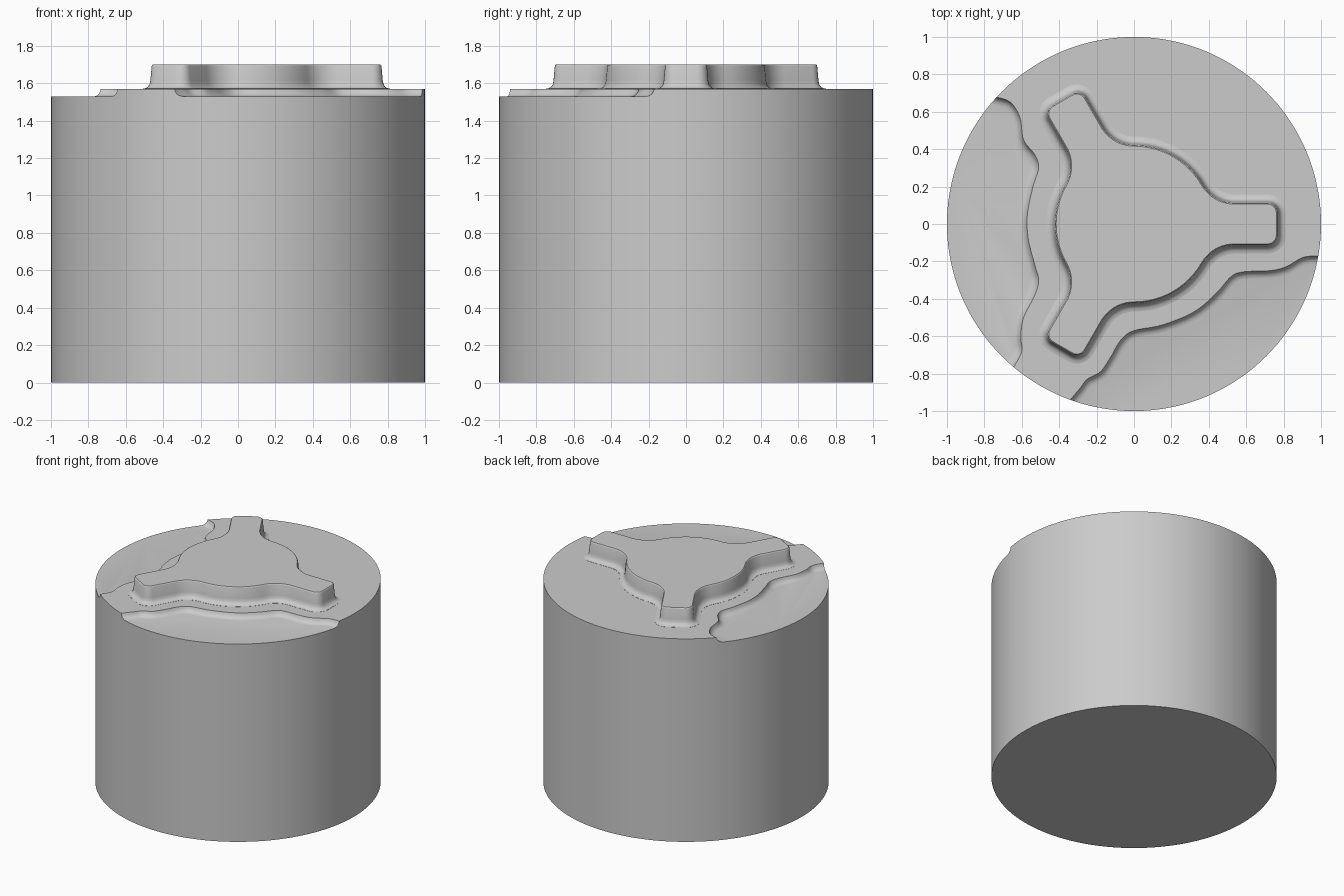
import bpy, bmesh, math
from mathutils import Vector, Matrix

cube = bpy.data.objects.get("Cube")
if cube:
    bpy.data.objects.remove(cube, do_unlink=True)

grey = bpy.data.materials.new("plain grey")
grey.use_nodes = True
colour = (0.6, 0.6, 0.6, 1)
grey.diffuse_color = colour
grey.node_tree.nodes["Principled BSDF"].inputs["Base Color"].default_value = colour

TOP, FLOOR, CREST = 1.57, 1.53, 1.70


def loft(name, rings):
    """Closed solid through stacked rings of (outline, height)."""
    bm = bmesh.new()
    loops = [[bm.verts.new((p[0], p[1], z)) for p in outline] for outline, z in rings]
    n = len(loops[0])
    for low, high in zip(loops, loops[1:]):
        for i in range(n):
            j = (i + 1) % n
            bm.faces.new((low[i], low[j], high[j], high[i]))
    bm.faces.new(loops[0][::-1])
    bm.faces.new(loops[-1])
    bmesh.ops.recalc_face_normals(bm, faces=bm.faces[:])
    mesh = bpy.data.meshes.new(name)
    bm.to_mesh(mesh)
    bm.free()
    mesh.materials.append(grey)
    obj = bpy.data.objects.new(name, mesh)
    bpy.context.collection.objects.link(obj)
    return obj


def combine(target, tool, operation):
    """Apply an exact boolean and discard the tool object."""
    tool.hide_render = True
    mod = target.modifiers.new("combine", 'BOOLEAN')
    mod.operation, mod.solver, mod.object = operation, 'EXACT', tool
    bpy.ops.object.select_all(action='DESELECT')
    bpy.context.view_layer.objects.active = target
    target.select_set(True)
    bpy.ops.object.modifier_apply(modifier=mod.name)
    bpy.data.objects.remove(tool, do_unlink=True)


def arc(centre, radius, start, end, steps):
    angles = [math.radians(start + (end - start) * i / steps) for i in range(steps + 1)]
    return [centre + radius * Vector((math.cos(a), math.sin(a))) for a in angles]


def emblem_outline(offset):
    """Disc with three rounded arms, grown outwards by the offset."""
    disc, half, tip, corner = 0.42, 0.11, 0.765, 0.05
    blend = disc - 2 * half          # blend arc meets the disc 30 degrees off the arm
    blend_centre = Vector((math.cos(math.radians(30)), 0.5)) * (disc + blend)
    blend_centre.y = half + blend
    side = arc(Vector((tip - corner, half - corner)), corner + offset, 0, 90, 6)
    side += arc(blend_centre, blend - offset, 270, 210, 10)
    side += arc(Vector((0, 0)), disc + offset, 30, 60, 6)[1:]
    arm = [Vector((p.x, -p.y)) for p in side[::-1]][1:] + side
    return [Matrix.Rotation(math.radians(turn), 2) @ p for turn in (0, 120, 240) for p in arm]


def spline(points, steps=6):
    """Smooth curve passing through the points."""
    pts = [Vector(p) for p in points]
    pts = [2 * pts[0] - pts[1]] + pts + [2 * pts[-1] - pts[-2]]
    curve = []
    for a, b, c, d in zip(pts, pts[1:], pts[2:], pts[3:]):
        for i in range(steps):
            t = i / steps
            curve.append(b + (c - a) * t / 2 + (a - 2.5 * b + 2 * c - d / 2) * t * t
                         + (1.5 * (b - c) + (d - a) / 2) * t ** 3)
    return curve + [pts[-2]]


def recess_cutter(name, edge, outside):
    """Solid whose wavy wall ends in a hollow fillet at the recess floor."""
    curve = spline(edge)
    last = len(curve) - 1
    normals = []
    for i in range(last + 1):
        along = (curve[min(i + 1, last)] - curve[max(i - 1, 0)]).normalized()
        normals.append(Vector((along.y, -along.x)))
    profile = [(0.042, FLOOR), (0.026, FLOOR + 0.004), (0.014, FLOOR + 0.012),
               (0.005, FLOOR + 0.025), (0, TOP), (0, 2)]
    far = [Vector(p) for p in outside]
    return loft(name, [([p + n * d for p, n in zip(curve, normals)] + far, z)
                       for d, z in profile])


# Main cylinder
disc = arc(Vector((0, 0)), 1, 0, 360, 144)[:-1]
body = loft("carved_cylinder", [(disc, 0), (disc, TOP)])

# Lowered areas on the right side and the front
side_edge = [(-.9, .72), (-.74, .68), (-.66, .65), (-.61, .57), (-.59, .45), (-.53, .37),
             (-.51, .3), (-.54, .2), (-.57, .05), (-.565, -.08), (-.53, -.22), (-.51, -.3),
             (-.53, -.38), (-.59, -.5), (-.605, -.6), (-.6, -.68), (-.64, -.76), (-.72, -.9)]
front_edge = [(-.42, -1.05), (-.34, -.94), (-.29, -.88), (-.25, -.83), (-.18, -.79),
              (-.13, -.72), (-.07, -.62), (0, -.57), (.15, -.54), (.32, -.47), (.44, -.37),
              (.52, -.28), (.59, -.255), (.72, -.25), (.81, -.23), (.9, -.18), (.98, -.17),
              (1.1, -.165)]
combine(body, recess_cutter("side_recess", side_edge, [(-1.3, -1), (-1.3, 1)]), 'DIFFERENCE')
combine(body, recess_cutter("front_recess", front_edge, [(1.3, -1.3), (-.4, -1.3)]), 'DIFFERENCE')

# Raised three-armed emblem with a flared foot
foot = [(0.048, TOP - 0.1), (0.048, TOP + 0.001), (0.033, TOP + 0.004), (0.021, TOP + 0.012),
        (0.013, TOP + 0.025), (0.009, TOP + 0.045), (0.002, CREST - 0.008),
        (0, CREST - 0.003), (-0.004, CREST)]
emblem = loft("raised_emblem", [(emblem_outline(d), z) for d, z in foot])
combine(body, emblem, 'UNION')

bpy.ops.object.shade_smooth_by_angle(angle=math.radians(32))
